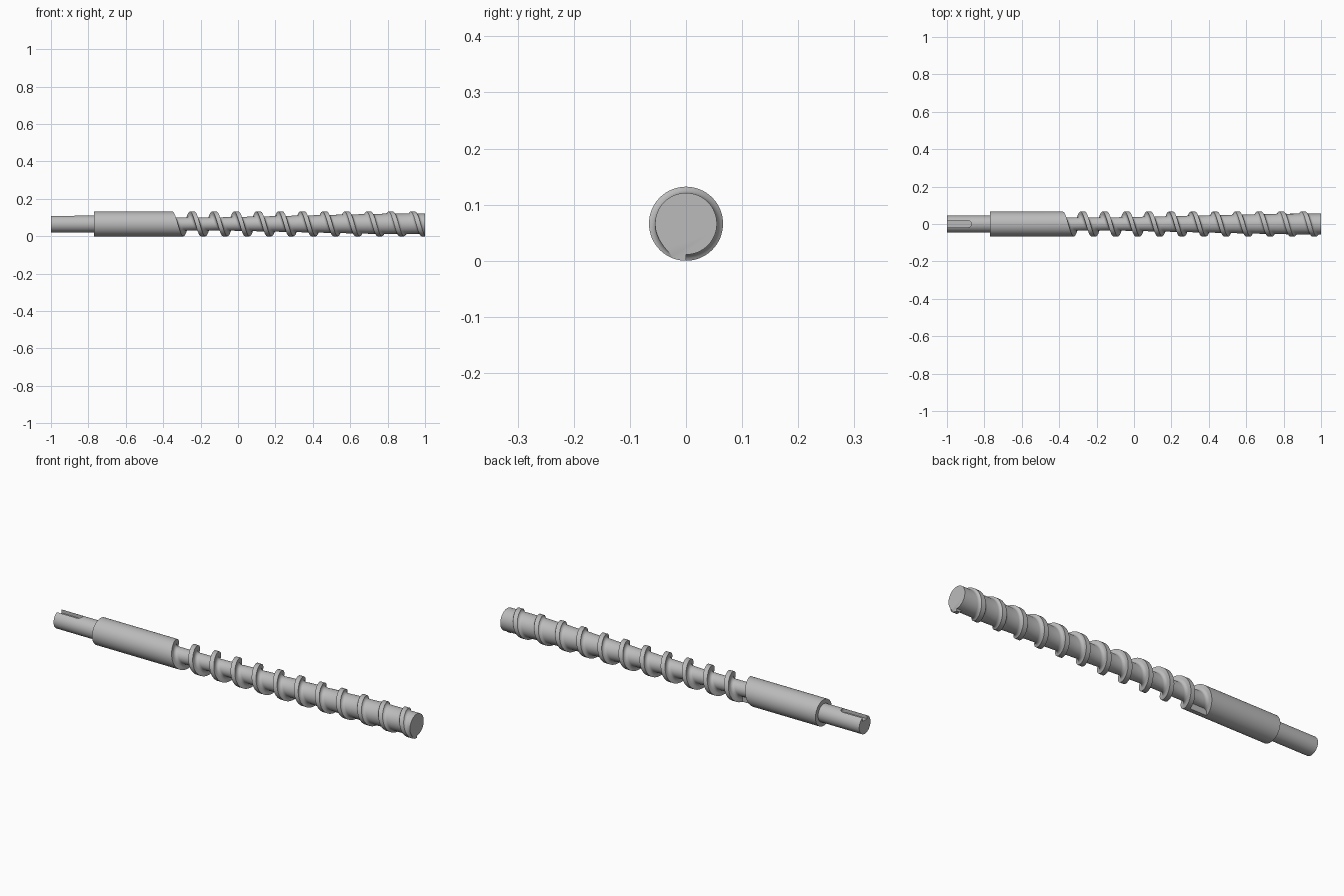
import bpy, bmesh, math

cube = bpy.data.objects.get("Cube")
if cube:
    bpy.data.objects.remove(cube, do_unlink=True)

steel = bpy.data.materials.new("grey steel")
steel.use_nodes = True
colour = (0.5, 0.5, 0.5, 1)
steel.diffuse_color = colour
steel.node_tree.nodes["Principled BSDF"].inputs["Base Color"].default_value = colour

R = 0.066            # outer radius, also axis height
PITCH = 0.118
FIRST = -0.304       # centre of the first full flight at the bottom
HALF = 0.012         # half the flight's crest width
FILLET = 0.016
TURNS = 11
SIDES = 64
ARC = 5


def core(x):
    """Root radius, growing from the feed end to the tip."""
    t = min(max((x + 0.1) / 0.9, 0), 1)
    return 0.035 + 0.02 * t


def flank(c):
    """Offsets and radii from the crest edge down to the root."""
    root = core(c)
    depth = R - root
    top = math.acos(1 - min(depth, FILLET) / FILLET)
    pts = [(HALF, R)]
    for i in range(ARC + 1):
        a = top * (1 - i / ARC)
        pts.append((HALF + FILLET * (math.sin(top) - math.sin(a)),
                    root + FILLET * (1 - math.cos(a))))
    return pts


def column(f):
    """Lengthwise outline at a fraction f of a turn from the bottom."""
    pts = [(-0.77, R)]
    for k in range(-1, TURNS):
        c = FIRST + PITCH * (k + f)
        side = flank(c)
        if k >= 0:
            pts += [(c - o, r) for o, r in reversed(side)]
        pts += [(c + o, r) for o, r in side]
    pts.append((1.1, core(1.1)))
    return pts


def finish(name, bm):
    bmesh.ops.recalc_face_normals(bm, faces=bm.faces)
    mesh = bpy.data.meshes.new(name)
    bm.to_mesh(mesh)
    bm.free()
    mesh.materials.append(steel)
    obj = bpy.data.objects.new(name, mesh)
    bpy.context.collection.objects.link(obj)
    return obj


def smooth(obj):
    bpy.ops.object.select_all(action='DESELECT')
    obj.select_set(True)
    bpy.context.view_layer.objects.active = obj
    bpy.ops.object.shade_smooth_by_angle(angle=math.radians(35))


def fill_open(bm):
    edges = [e for e in bm.edges if e.is_boundary]
    bmesh.ops.holes_fill(bm, edges=edges, sides=0)


# Barrel and helical flights, as one skin with a radial step at each thread end
bm = bmesh.new()
cols = []
for i in range(SIDES + 1):
    a = math.tau * (i / SIDES - 0.25)
    cols.append([bm.verts.new((x, r * math.cos(a), R + r * math.sin(a)))
                 for x, r in column(i / SIDES)])
for left, right in zip(cols, cols[1:]):
    for j in range(len(left) - 1):
        bm.faces.new((left[j], left[j + 1], right[j + 1], right[j]))
bmesh.ops.remove_doubles(bm, verts=bm.verts, dist=0.00002)
fill_open(bm)

# Trim the tip flat
bmesh.ops.bisect_plane(bm, geom=bm.verts[:] + bm.edges[:] + bm.faces[:],
                       plane_co=(1, 0, 0), plane_no=(1, 0, 0), clear_outer=True)
fill_open(bm)
smooth(finish("threaded_barrel", bm))


def prism(name, outline, move):
    """Extrude a closed outline by a vector."""
    bm = bmesh.new()
    face = bm.faces.new([bm.verts.new(p) for p in outline])
    new = bmesh.ops.extrude_face_region(bm, geom=[face])["geom"]
    bmesh.ops.translate(bm, vec=move, verts=[v for v in new if isinstance(v, bmesh.types.BMVert)])
    return finish(name, bm)


# Drive shaft
ring = [math.tau * i / SIDES for i in range(SIDES)]
shaft = prism("drive_shaft",
              [(-1, 0.045 * math.cos(a), R + 0.045 * math.sin(a)) for a in ring],
              (0.24, 0, 0))

# Keyway: open at the shaft end, rounded at the other
W = 0.018
slot = [(-1.05, -W, 0.09)]
for i in range(17):
    a = math.pi * (i / 16 - 0.5)
    slot.append((-0.888 + W * math.cos(a), W * math.sin(a), 0.09))
slot.append((-1.05, W, 0.09))
cutter = prism("keyway_cutter", slot, (0, 0, 0.06))
cutter.hide_render = True
cut = shaft.modifiers.new("keyway", 'BOOLEAN')
cut.operation = 'DIFFERENCE'
cut.solver = 'EXACT'
cut.object = cutter
bpy.context.view_layer.objects.active = shaft
bpy.ops.object.modifier_apply(modifier=cut.name)
bpy.data.objects.remove(cutter, do_unlink=True)
smooth(shaft)
